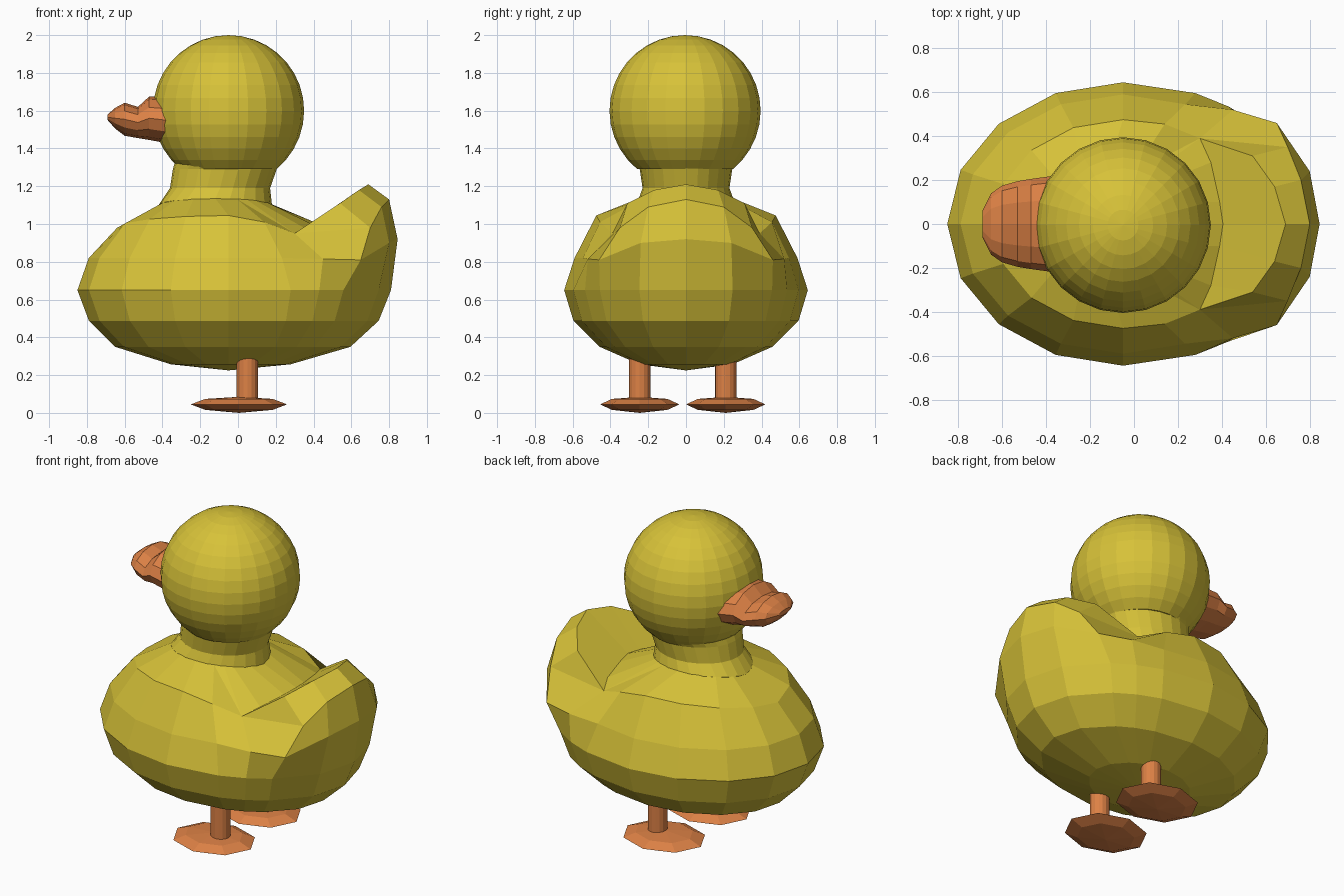
import bpy, bmesh
from math import sin, cos, radians, pi, sqrt
from mathutils import Vector

cube = bpy.data.objects.get("Cube")
if cube:
    bpy.data.objects.remove(cube, do_unlink=True)


def material(name, rgb):
    m = bpy.data.materials.new(name)
    m.use_nodes = True
    m.diffuse_color = (*rgb, 1)
    m.node_tree.nodes["Principled BSDF"].inputs["Base Color"].default_value = (*rgb, 1)
    return m


YELLOW = material("yellow", (0.68, 0.54, 0.04))
ORANGE = material("orange", (0.72, 0.22, 0.06))


def loft(name, rings, mat):
    """Skin a list of equal-length point rings, with closed ends."""
    bm = bmesh.new()
    loops = [[bm.verts.new(p) for p in ring] for ring in rings]
    for a, b in zip(loops, loops[1:]):
        n = len(a)
        for i in range(n):
            j = (i + 1) % n
            bm.faces.new((a[i], a[j], b[j], b[i]))
    bm.faces.new(list(reversed(loops[0])))
    bm.faces.new(loops[-1])
    bmesh.ops.remove_doubles(bm, verts=bm.verts, dist=0.001)
    bmesh.ops.recalc_face_normals(bm, faces=bm.faces)
    me = bpy.data.meshes.new(name)
    bm.to_mesh(me)
    bm.free()
    me.materials.append(mat)
    ob = bpy.data.objects.new(name, me)
    bpy.context.scene.collection.objects.link(ob)
    return ob


def oval(cx, cy, z, rx, ry, n, lift=0):
    ring = []
    for i in range(n):
        a = 2 * pi * i / n
        ring.append((cx + rx * cos(a), cy + ry * sin(a), z + lift * abs(sin(a))))
    return ring


# Body: one column of points per angle, from the belly up to the neck
def column(angle):
    a = radians(angle)
    c, s = cos(a), sin(a)
    pts = []
    for lat in (-89.9, -67.5, -45, -22.5, 0):
        k, h = cos(radians(lat)), sin(radians(lat))
        rx = 0.86 if c > 0 else 0.8
        if lat == -45:
            rx *= 1.06
        pts.append(Vector((-0.05 + rx * k * c, 0.645 * k * s, 0.65 + 0.425 * h)))
    neck = Vector((-0.12 + 0.3 * c, 0.25 * s, 1.1 + 0.035 * s))
    upper = [Vector((-0.05 + 0.74 * c, 0.59 * s, 0.82)),
             Vector((-0.05 + 0.59 * c, 0.475 * s, 0.98 + 0.065 * s)),
             neck, neck]
    # Upturned tail: outer wall, rim, and the hollow in front of the rim
    tail = {
        0: ((0.845, 0, 0.92), (0.80, 0, 1.13), (0.69, 0, 1.21), (0.405, 0, 1.01)),
        22.5: ((0.80, 0.24, 0.90), (0.76, 0.2, 1.09), (0.64, 0.17, 1.18), (0.39, 0.1, 1.0)),
        45: ((0.65, 0.46, 0.81), (0.70, 0.35, 0.98), (0.54, 0.31, 1.11), (0.35, 0.28, 0.98)),
        56: ((0.45, 0.52, 0.815),) + ((0.30, 0.39, 0.95),) * 3,
    }
    if angle in tail:
        upper = [Vector(p) for p in tail[angle]]
    if angle == 67.5:
        upper[1] = Vector((0.14, 0.455, 1.01))
    return pts + upper + [neck]


half = [0, 22.5, 45, 56, 67.5, 90, 112.5, 135, 157.5, 180]
columns = [column(a) for a in half]
for a in reversed(half[1:-1]):
    columns.append([Vector((p.x, -p.y, p.z)) for p in column(a)])
loft("body", list(zip(*columns)), YELLOW)

# Neck
loft("neck", [oval(-0.12, 0, 1.08, 0.3, 0.25, 24, 0.035),
              oval(-0.12, 0, 1.1, 0.3, 0.25, 24, 0.035),
              oval(-0.095, 0, 1.19, 0.265, 0.23, 24),
              oval(-0.07, 0, 1.29, 0.275, 0.245, 24),
              oval(-0.05, 0, 1.34, 0.28, 0.28, 24)], YELLOW)

# Head: a ball cut flat where it meets the neck
head = []
for i in range(15):
    lat = radians(-50.6 + i * 10.04)
    r = 0.4 * cos(lat)
    head.append(oval(-0.05, -0.005, 1.6 + 0.4 * sin(lat), r, r, 24))
loft("head", head, YELLOW)

# Beak: oval sections along x, given as x, bottom, top, half width
beak = []
for x, low, high, w in ((-0.36, 1.425, 1.67, 0.22), (-0.47, 1.445, 1.675, 0.205),
                        (-0.53, 1.455, 1.62, 0.195), (-0.60, 1.467, 1.642, 0.175),
                        (-0.65, 1.505, 1.615, 0.14), (-0.69, 1.55, 1.58, 0.06)):
    mid, tall = (low + high) / 2, (high - low) / 2
    beak.append([(x, w * cos(2 * pi * i / 12), mid + tall * sin(2 * pi * i / 12))
                 for i in range(12)])
loft("beak", beak, ORANGE)

# Legs and flat eight-sided feet
for side, y in (("right", -0.245), ("left", 0.21)):
    loft(side + "_leg", [oval(0.05, y, z, 0.057, 0.057, 16) for z in (0.06, 0.32)], ORANGE)
    loft(side + "_foot", [oval(0.005, y, z, 0.255 * k, 0.21 * k, 8)
                          for z, k in ((0, 0.001), (0.016, 0.7), (0.045, 1),
                                       (0.074, 0.7), (0.085, 0.001))], ORANGE)
